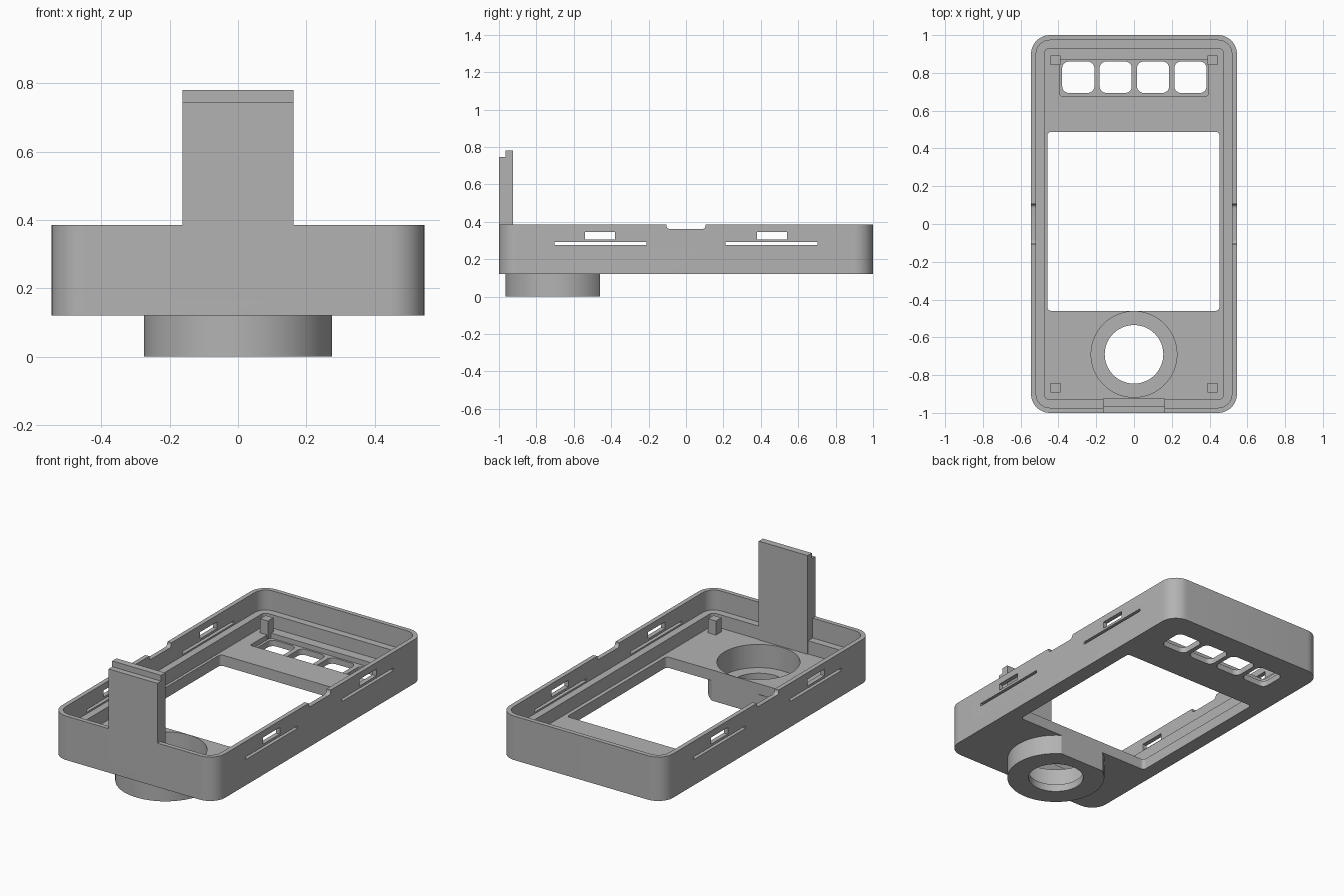
import bpy, math

cube = bpy.data.objects.get("Cube")
if cube:
    bpy.data.objects.remove(cube, do_unlink=True)

plastic = bpy.data.materials.new("grey_plastic")
plastic.use_nodes = True
grey = (0.45, 0.45, 0.45, 1)
plastic.diffuse_color = grey
plastic.node_tree.nodes["Principled BSDF"].inputs["Base Color"].default_value = grey


def rounded(cu, cv, hu, hv, r=0, steps=12):
    """Counter-clockwise rounded rectangle about (cu, cv)."""
    if r == 0:
        return [(cu - hu, cv - hv), (cu + hu, cv - hv), (cu + hu, cv + hv), (cu - hu, cv + hv)]
    pts = []
    for q, (su, sv) in enumerate([(1, 1), (-1, 1), (-1, -1), (1, -1)]):
        for i in range(steps + 1):
            a = math.pi / 2 * (q + i / steps)
            pts.append((cu + su * (hu - r) + r * math.cos(a),
                        cv + sv * (hv - r) + r * math.sin(a)))
    return pts


def circle(cu, cv, r, n=72):
    return [(cu + r * math.cos(math.tau * i / n), cv + r * math.sin(math.tau * i / n))
            for i in range(n)]


def prism(name, pts, lo, hi, axis="z"):
    """Extrude a profile along z (xy profile) or x (yz profile)."""
    n = len(pts)
    place = (lambda u, v, w: (u, v, w)) if axis == "z" else (lambda u, v, w: (w, u, v))
    verts = [place(u, v, w) for w in (lo, hi) for u, v in pts]
    faces = [tuple(reversed(range(n))), tuple(range(n, 2 * n))]
    faces += [(i, (i + 1) % n, n + (i + 1) % n, n + i) for i in range(n)]
    mesh = bpy.data.meshes.new(name)
    mesh.from_pydata(verts, [], faces)
    mesh.materials.append(plastic)
    obj = bpy.data.objects.new(name, mesh)
    bpy.context.collection.objects.link(obj)
    return obj


def combine(target, tool, operation):
    """Apply a boolean and discard the tool."""
    mod = target.modifiers.new(operation, "BOOLEAN")
    mod.operation, mod.solver, mod.object = operation, "EXACT", tool
    bpy.context.view_layer.objects.active = target
    bpy.ops.object.modifier_apply(modifier=mod.name)
    bpy.data.objects.remove(tool, do_unlink=True)


def cut(*args):
    combine(case, prism("cutter", *args), "DIFFERENCE")


def add(*args):
    combine(case, prism("addition", *args), "UNION")


W, L = 0.545, 1.0
FLOOR, LEDGE, RIM = 0.185, 0.265, 0.385
SOCKET_Y = -0.69

# outer shell with the round socket underneath
case = prism("case_shell", rounded(0, 0, W, L, 0.1), 0.12, RIM)
add(circle(0, SOCKET_Y, 0.275), 0, 0.15)

# stepped tray: thin upper wall, thicker lower wall
cut(rounded(0, 0, W - 0.027, L - 0.027, 0.073), LEDGE, 0.6)
cut(rounded(0, 0, W - 0.07, L - 0.07, 0.03), FLOOR, 0.6)

# socket bore, lower hole and screen opening
cut(circle(0, SOCKET_Y, 0.227), 0.045, 0.6)
cut(circle(0, SOCKET_Y, 0.155), -0.1, 0.1)
cut(rounded(-0.003, 0.014, 0.455, 0.474, 0.02), -0.1, 0.6)

# button recess and four button holes
cut(rounded(0, 0.775, 0.395, 0.097, 0.015), 0.155, 0.6)
for i in range(4):
    cut(rounded(0.002 + 0.198 * (i - 1.5), 0.777, 0.085, 0.083, 0.035), 0, 0.6)

# side windows, slots and the rim notch
for s in (-1, 1):
    cut(rounded(s * 0.46, 0.325, 0.08, 0.02), -1, 1, "x")
    cut(rounded(s * 0.457, 0.2825, 0.247, 0.008), -1, 1, "x")
cut(rounded(0, 0.46, 0.105, 0.1, 0.02), -1, 1, "x")

# corner pillars
for sx in (-1, 1):
    for sy in (-1, 1):
        add(rounded(sx * 0.415, sy * 0.867, 0.026, 0.026), 0.16, 0.27)

# upright front tab with a stepped top
tab = [(-1, 0.17), (-0.925, 0.17), (-0.925, 0.78), (-0.965, 0.78), (-0.965, 0.745), (-1, 0.745)]
add(tab, -0.163, 0.163, "x")

bpy.ops.object.select_all(action="DESELECT")
case.select_set(True)
bpy.context.view_layer.objects.active = case
bpy.ops.object.shade_smooth_by_angle(angle=math.radians(30))
